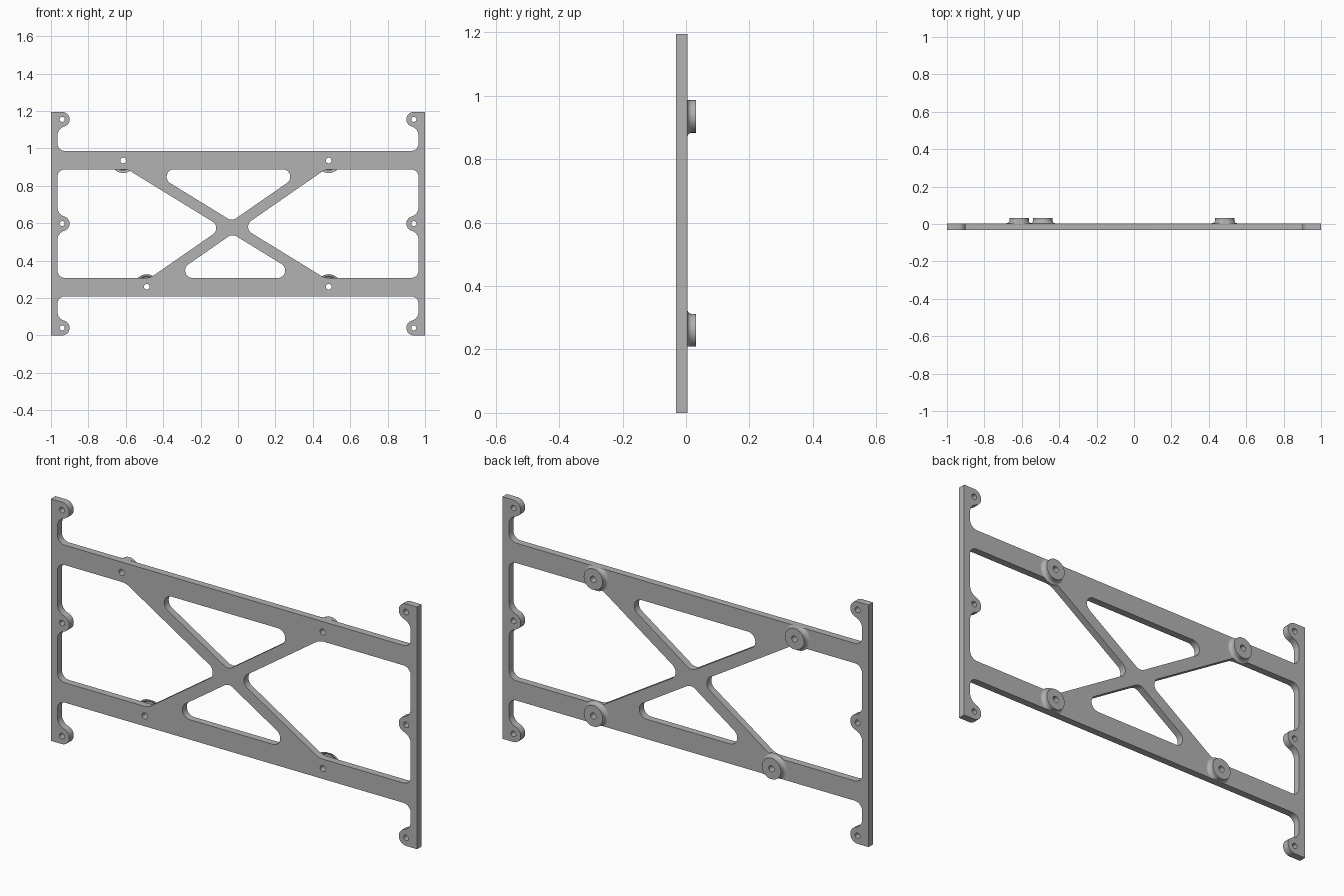
import bpy, bmesh
from math import sin, cos, tan, pi, hypot, atan2
from mathutils import Vector

if "Cube" in bpy.data.objects:
    bpy.data.objects.remove(bpy.data.objects["Cube"])

HEIGHT, MID = 1.195, 0.5975
SPINE_IN = 0.965                      # inner edge of the end uprights
RAIL_OUT, RAIL_IN = 0.986, 0.888      # edges of the upper rail
TAB_X, TAB_R, TAB_Z = 0.94, 0.04, 1.155
FILLET, ROUND = 0.05, 0.04
FRONT, BACK, BOSS_BACK = -0.031, 0.004, 0.031
BOSSES = [(-0.614, 0.935), (0.485, 0.26), (-0.488, 0.26), (0.485, 0.935)]

grey = bpy.data.materials.new("metal grey")
grey.use_nodes = True
grey.diffuse_color = (0.45, 0.45, 0.45, 1)
grey.node_tree.nodes["Principled BSDF"].inputs["Base Color"].default_value = grey.diffuse_color


def arc(cx, cz, r, a, b, n=12):
    return [(cx + r * cos(a + (b - a) * i / n), cz + r * sin(a + (b - a) * i / n))
            for i in range(n + 1)]


def circle(cx, cz, r):
    return arc(cx, cz, r, 0, 2 * pi, 32)[:-1]


def rounded(prev, corner, nxt, r):
    """Arc that rounds one corner of a path."""
    p = Vector(corner)
    u, v = (Vector(prev) - p).normalized(), (Vector(nxt) - p).normalized()
    half = u.angle(v) / 2
    c = p + (u + v).normalized() * (r / sin(half))
    s, e = p + u * (r / tan(half)) - c, p + v * (r / tan(half)) - c
    a = atan2(s.y, s.x)
    sweep = (atan2(e.y, e.x) - a + pi) % (2 * pi) - pi
    return arc(c.x, c.y, r, a, a + sweep)


def rounded_polygon(pts, radii):
    n = len(pts)
    return [q for i in range(n)
            for q in rounded(pts[i - 1], pts[i], pts[(i + 1) % n], radii[i])]


def flip_x(pts):
    return [(-x, z) for x, z in pts]


def flip_z(pts):
    return [(x, HEIGHT - z) for x, z in pts]


# Tab blending into the upright: the lower half of a tab on the left side
fx = FILLET - SPINE_IN + TAB_X
fz = ((TAB_R + FILLET) ** 2 - fx ** 2) ** 0.5
tilt = atan2(fz, fx)


def tab_lower(z, start):
    return (arc(-TAB_X, z, TAB_R, start, -tilt)
            + arc(fx - TAB_X, z - fz, FILLET, pi - tilt, pi)[1:])


# Outer outline from one mirrored quarter
quarter = ([(-1, HEIGHT)] + tab_lower(TAB_Z, pi / 2)
           + rounded((-SPINE_IN, 1.1), (-SPINE_IN, RAIL_OUT), (0, RAIL_OUT), ROUND))
left_top_to_right = quarter + flip_x(quarter)[::-1]
outline = left_top_to_right + flip_z(left_top_to_right)[::-1]


# Edges of the two crossing struts as z = slope * x + offset
def strut(p, q, side):
    m = (q[1] - p[1]) / (q[0] - p[0])
    return m, p[1] - m * p[0] + side * 0.0285 * hypot(1, m)


def meet(a, b):
    x = (b[1] - a[1]) / (a[0] - b[0])
    return x, a[0] * x + a[1]


fall_up, fall_low = (strut(BOSSES[0], BOSSES[1], s) for s in (1, -1))
rise_up, rise_low = (strut(BOSSES[2], BOSSES[3], s) for s in (1, -1))
top, bottom = (0, RAIL_IN), (0, HEIGHT - RAIL_IN)

windows = [rounded_polygon([meet(top, a), meet(top, b), meet(a, b)], [ROUND] * 3)
           for a, b in ((fall_up, rise_up),)]
windows += [rounded_polygon([meet(bottom, rise_low), meet(bottom, fall_low),
                             meet(rise_low, fall_low)], [ROUND] * 3)]


def side_window(sign, upper, lower):
    """Window beside the cross, with a tab bulging in from the upright."""
    edge = sign * SPINE_IN
    a, b, c = meet(top, upper), meet(upper, lower), meet(bottom, lower)
    up, low = (edge, RAIL_IN), (edge, HEIGHT - RAIL_IN)
    half = tab_lower(MID, 0)
    bump = flip_z(half)[::-1] + half[1:]
    if sign > 0:
        bump = flip_x(bump)
    return (bump + rounded(up, low, c, ROUND) + rounded(low, c, b, 0.08)
            + rounded(c, b, a, ROUND) + rounded(b, a, up, 0.08)
            + rounded(a, up, low, ROUND))


windows += [side_window(-1, fall_low, rise_up), side_window(1, rise_low, fall_up)]

# Screw holes in the tabs and through the bosses
holes = [circle(s * TAB_X, z, 0.0135) for s in (-1, 1)
         for z in (HEIGHT - TAB_Z, MID, TAB_Z)]
holes += [circle(x, z, 0.015) for x, z in BOSSES]


def finish(name, bm):
    bmesh.ops.remove_doubles(bm, verts=bm.verts, dist=0.00005)
    bmesh.ops.recalc_face_normals(bm, faces=bm.faces)
    mesh = bpy.data.meshes.new(name)
    bm.to_mesh(mesh)
    bm.free()
    mesh.materials.clear()
    mesh.materials.append(grey)
    mesh.shade_smooth()
    mesh.set_sharp_from_angle(angle=pi / 6)
    obj = bpy.data.objects.new(name, mesh)
    bpy.context.collection.objects.link(obj)
    return obj


# Frame plate: filled outline with openings, given thickness
curve = bpy.data.curves.new("frame_profile", "CURVE")
curve.dimensions, curve.fill_mode = "2D", "BOTH"
curve.extrude = (BACK - FRONT) / 2
for pts in [outline] + windows + holes:
    spline = curve.splines.new("POLY")
    spline.points.add(len(pts) - 1)
    for point, (x, z) in zip(spline.points, pts):
        point.co = (x, z, 0, 1)
    spline.use_cyclic_u = True
profile = bpy.data.objects.new("frame_profile", curve)
bpy.context.collection.objects.link(profile)
bpy.context.view_layer.update()
filled = profile.evaluated_get(bpy.context.evaluated_depsgraph_get()).to_mesh()
bm = bmesh.new()
bm.from_mesh(filled)
for v in bm.verts:
    v.co = (v.co.x, (FRONT + BACK) / 2 - v.co.z, v.co.y)
bpy.data.objects.remove(profile)
finish("frame_plate", bm)

# Bosses: turned spacers with a flared foot, trimmed flush with the rail edge
flare = 0.015
section = [(0.015, BACK), (0.015, BOSS_BACK), (0.052, BOSS_BACK)]
section += arc(0.052 + flare, BACK + flare, flare, pi, 1.5 * pi, 6)
names = ("upper_right", "lower_left", "lower_right", "upper_left")
for label, (x, z) in zip(names, BOSSES):
    bm = bmesh.new()
    rings = [[bm.verts.new((x + px, y, z + pz)) for px, pz in circle(0, 0, r)]
             for r, y in section]
    for a, b in zip(rings, rings[1:]):
        for i in range(len(a)):
            j = (i + 1) % len(a)
            bm.faces.new((a[i], a[j], b[j], b[i]))
    for v in bm.verts:
        v.co.z = max(HEIGHT - RAIL_OUT, min(RAIL_OUT, v.co.z))
    finish("boss_" + label, bm)
